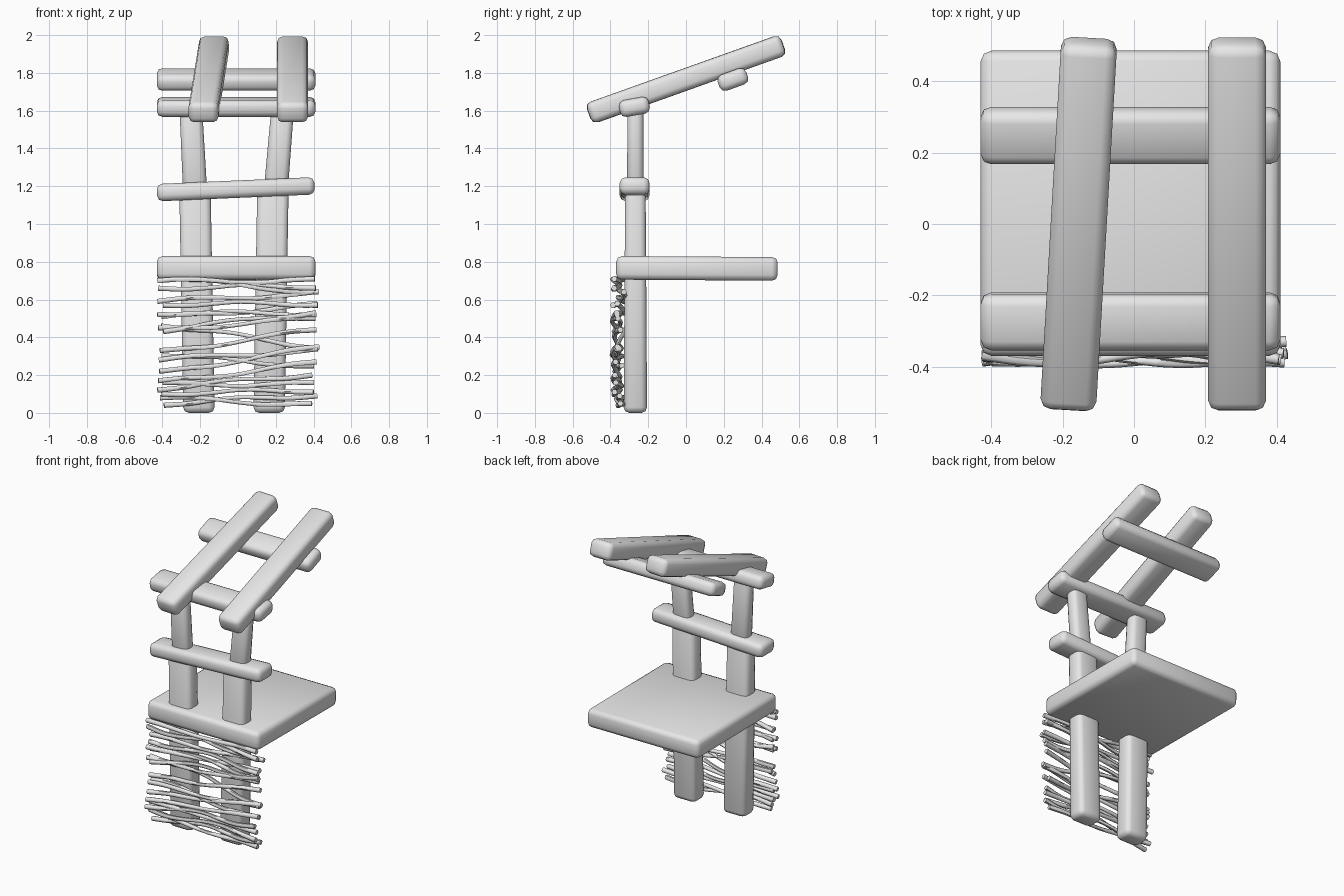
import bpy, bmesh, random
from math import radians, sin, pi
from mathutils import Vector, Euler

cube = bpy.data.objects.get("Cube")
if cube:
    bpy.data.objects.remove(cube, do_unlink=True)

grey = bpy.data.materials.new("plain grey")
grey.use_nodes = True
tone = (0.8, 0.8, 0.8, 1)
grey.diffuse_color = tone
grey.node_tree.nodes["Principled BSDF"].inputs["Base Color"].default_value = tone


def finish(obj, angle):
    bpy.ops.object.select_all(action="DESELECT")
    obj.select_set(True)
    bpy.context.view_layer.objects.active = obj
    bpy.ops.object.convert(target="MESH")
    bpy.ops.object.shade_smooth_by_angle(angle=radians(angle))


def plank(name, size, centre, tilt=(0, 0, 0), bevel=0.03, shape=None):
    """Box with worn, chamfered edges; shape optionally moves each corner."""
    bm = bmesh.new()
    bmesh.ops.create_cube(bm, size=1)
    turn = Euler([radians(a) for a in tilt]).to_matrix()
    for v in bm.verts:
        v.co = shape(v.co) if shape else turn @ (v.co * Vector(size)) + Vector(centre)
    mesh = bpy.data.meshes.new(name)
    bm.to_mesh(mesh)
    bm.free()
    mesh.materials.append(grey)
    obj = bpy.data.objects.new(name, mesh)
    bpy.context.collection.objects.link(obj)
    mod = obj.modifiers.new("worn edges", "BEVEL")
    mod.width = bevel
    mod.segments = 2
    finish(obj, 50)


def post(name, low, high, x_low, x_high, half_low, half_high):
    """Leaning, tapering post; halves are the half widths in x and y."""
    def shape(co):
        t = co.z + 0.5
        sx = half_low[0] + (half_high[0] - half_low[0]) * t
        sy = half_low[1] + (half_high[1] - half_low[1]) * t
        return Vector((x_low + (x_high - x_low) * t + 2 * co.x * sx,
                       -0.268 + 2 * co.y * sy, low + (high - low) * t))
    plank(name, None, None, bevel=0.03, shape=shape)


# Posts: broad lower lengths and slimmer upper lengths
for side, xs in (("right", (-0.207, -0.228, -0.226, -0.25)),
                 ("left", (0.165, 0.185, 0.198, 0.237))):
    post(side + "_lower_post", 0, 1.2, xs[0], xs[1], (0.083, 0.062), (0.083, 0.054))
    post(side + "_upper_post", 1.15, 1.62, xs[2], xs[3], (0.064, 0.044), (0.06, 0.042))

# Counter board and cross rails
plank("counter_board", (0.84, 0.855, 0.125), (-0.01, 0.058, 0.765), (-0.4, 0, 0))
plank("middle_rail", (0.835, 0.158, 0.092), (-0.012, -0.272, 1.184), (0, -2.5, 0))
plank("lower_roof_rail", (0.84, 0.16, 0.09), (-0.01, -0.273, 1.62), (10, 0, 0))
plank("upper_roof_rail", (0.84, 0.16, 0.09), (-0.01, 0.248, 1.765), (20, 0, 0))

# Sloping roof beams
plank("right_roof_beam", (0.157, 1.09, 0.115), (-0.155, 0, 1.766), (19.6, 0, -3.3))
plank("left_roof_beam", (0.163, 1.09, 0.115), (0.289, 0, 1.766), (19.6, 0, 0))

# Woven twigs across the front: end heights in hundredths, right end then left end
random.seed(4)
ends = [(70, 71), (71, 64), (66, 66), (59, 64), (57, 57), (51, 58), (52, 52), (45, 50),
        (43, 53), (46, 34), (33, 44), (28, 34), (30, 25), (22, 35), (17, 27), (16, 16),
        (12, 20), (10, 11), (8, 5), (4, 9)]
for i, (za, zb) in enumerate(ends):
    curve = bpy.data.curves.new("twig", "CURVE")
    curve.dimensions = "3D"
    curve.bevel_depth = 0.0135
    curve.bevel_resolution = 1
    curve.resolution_u = 4
    curve.use_fill_caps = True
    spline = curve.splines.new("BEZIER")
    steps = 6
    spline.bezier_points.add(steps)
    phase = random.uniform(0, 2 * pi)
    left, right = -0.41 + random.uniform(-.02, .02), 0.41 + random.uniform(-.02, .02)
    depth = -0.358 + random.uniform(-.018, .018)
    for k, p in enumerate(spline.bezier_points):
        t = k / steps
        z = (za + (zb - za) * t) / 100 + 0.018 * sin(phase + 5 * t) * sin(pi * t)
        y = depth + 0.018 * sin(phase * 2 + 7 * t)
        p.co = (left + (right - left) * t, y, max(z, 0.04))
        p.handle_left_type = p.handle_right_type = "AUTO"
        p.radius = 0.85 + 0.3 * abs(2 * t - 1)
    curve.materials.append(grey)
    twig = bpy.data.objects.new("twig_%d" % (i + 1), curve)
    bpy.context.collection.objects.link(twig)
    finish(twig, 60)
